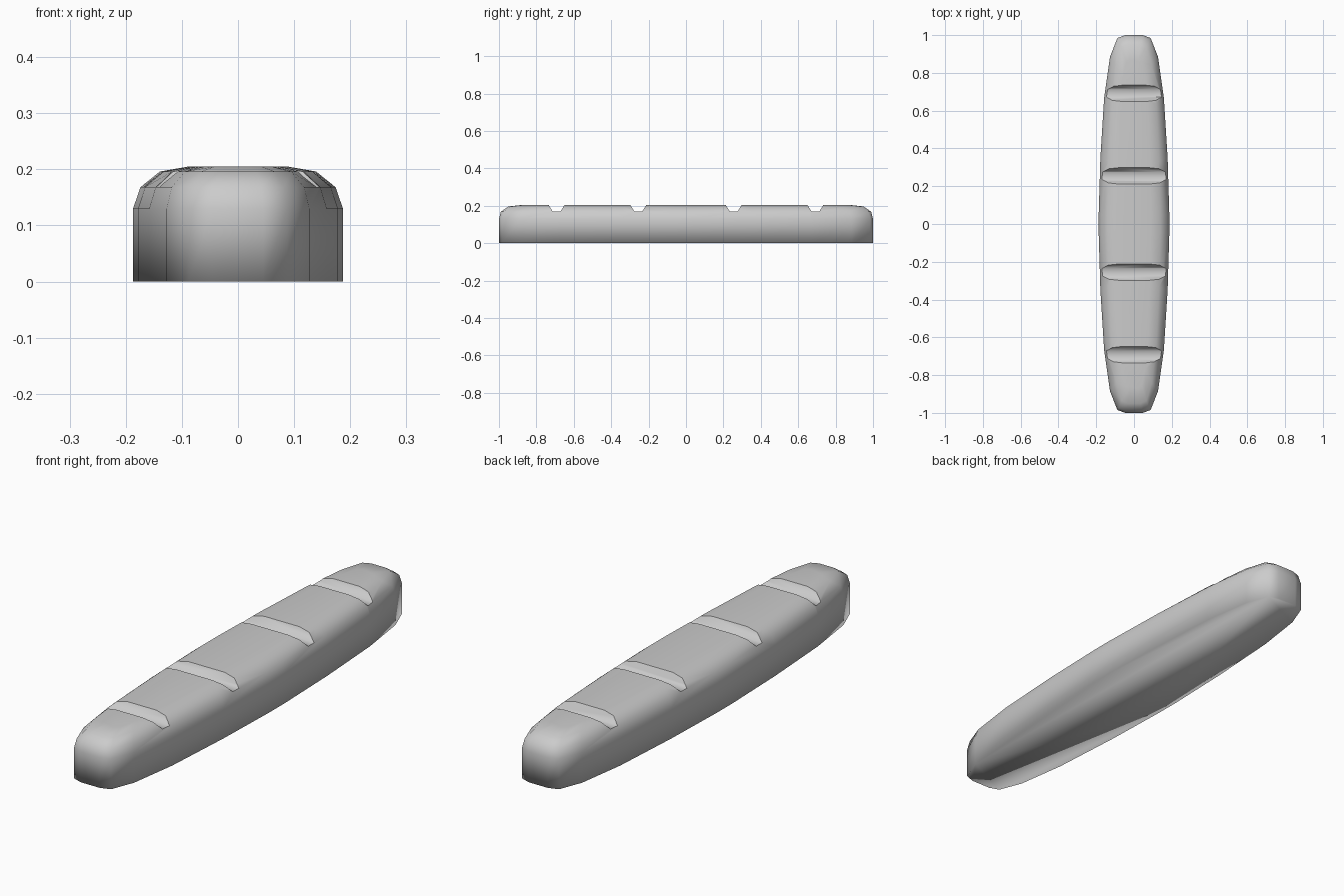
import bpy
import bmesh

cube = bpy.data.objects.get("Cube")
if cube:
    bpy.data.objects.remove(cube, do_unlink=True)

crust = bpy.data.materials.new("crust grey")
crust.use_nodes = True
colour = (0.6, 0.6, 0.6, 1)
crust.diffuse_color = colour
crust.node_tree.nodes["Principled BSDF"].inputs["Base Color"].default_value = colour


def make_object(name, bm):
    bmesh.ops.recalc_face_normals(bm, faces=bm.faces)
    mesh = bpy.data.meshes.new(name)
    bm.to_mesh(mesh)
    bm.free()
    mesh.materials.append(crust)
    obj = bpy.data.objects.new(name, mesh)
    bpy.context.collection.objects.link(obj)
    return obj


def add_loft(bm, rings):
    """Bridge closed rings of points and cap both ends."""
    loops = [[bm.verts.new(p) for p in ring] for ring in rings]
    for a, b in zip(loops, loops[1:]):
        for i in range(len(a)):
            j = (i + 1) % len(a)
            bm.faces.new((a[i], a[j], b[j], b[i]))
    bm.faces.new(loops[0])
    bm.faces.new(loops[-1])


# Loaf: a tapered outline lofted up through a rounded top
quarter = [(0.187, 0.05), (0.178, 0.35), (0.158, 0.67),
           (0.127, 0.885), (0.088, 0.985), (0.045, 1.0)]
half = quarter + [(-x, y) for x, y in reversed(quarter)]
outline = half + [(-x, -y) for x, y in half]
levels = [(0, 1, 1), (0.13, 1, 1), (0.168, 0.93, 0.99),
          (0.196, 0.745, 0.95), (0.205, 0.47, 0.87)]
bm = bmesh.new()
add_loft(bm, [[(x * sx, y * sy, z) for x, y in outline] for z, sx, sy in levels])
loaf = make_object("bread_loaf", bm)

# Score marks: four flat-bottomed slots cut straight across the top
groove_centres = [s * y for y in (0.255, 0.692) for s in (-1, 1)]
slot = [(-0.071, 0.25), (-0.02, 0.168), (0.02, 0.168), (0.071, 0.25)]
bm = bmesh.new()
for c in groove_centres:
    add_loft(bm, [[(x, c + y, z) for y, z in slot] for x in (-0.3, 0.3)])
cutter = make_object("score_cutter", bm)
cutter.hide_render = True

cut = loaf.modifiers.new("score marks", "BOOLEAN")
cut.operation = "DIFFERENCE"
cut.solver = "EXACT"
cut.object = cutter
bpy.context.view_layer.objects.active = loaf
bpy.ops.object.modifier_apply(modifier=cut.name)
bpy.data.objects.remove(cutter, do_unlink=True)

# Smooth crust with crisp edges only around the score marks
bm = bmesh.new()
bm.from_mesh(loaf.data)


def in_groove(face):
    return any(all(abs(v.co.y - c) < 0.05 for v in face.verts) for c in groove_centres)


for face in bm.faces:
    face.smooth = True
    face.material_index = 0
for edge in bm.edges:
    edge.smooth = len({in_groove(f) for f in edge.link_faces}) == 1
bm.to_mesh(loaf.data)
bm.free()
while len(loaf.data.materials) > 1:
    loaf.data.materials.pop()
